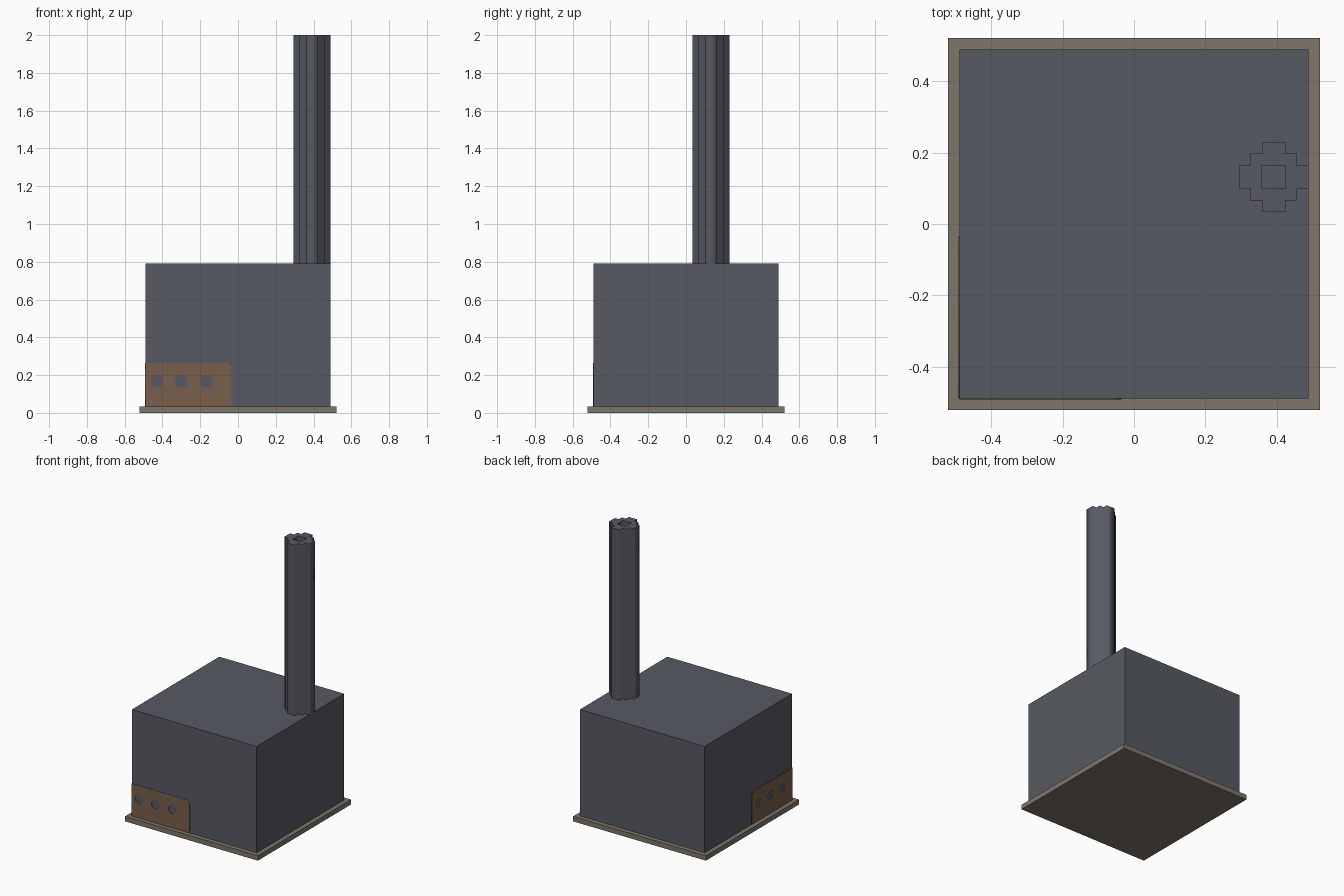
import bpy
from math import sin, cos, pi

if "Cube" in bpy.data.objects:
    bpy.data.objects.remove(bpy.data.objects["Cube"], do_unlink=True)


def material(name, rgb):
    mat = bpy.data.materials.new(name)
    mat.use_nodes = True
    mat.diffuse_color = (*rgb, 1)
    mat.node_tree.nodes["Principled BSDF"].inputs["Base Color"].default_value = (*rgb, 1)
    return mat


GREY = material("slate grey", (0.093, 0.102, 0.12))
RUST = material("rust brown", (0.19, 0.114, 0.072))
STONE = material("warm stone", (0.205, 0.181, 0.147))


def block(name, half, z0, z1, mat):
    bpy.ops.mesh.primitive_cube_add(size=1, location=(0, 0, (z0 + z1) / 2))
    obj = bpy.context.object
    obj.name = name
    obj.scale = (2 * half, 2 * half, z1 - z0)
    bpy.ops.object.transform_apply(location=False, rotation=False, scale=True)
    obj.data.materials.append(mat)


def extrusion(name, loops, depth, location, rotation, mat):
    """Extrude a flat outline; every loop after the first is a hole."""
    curve = bpy.data.curves.new(name, "CURVE")
    curve.dimensions = "2D"
    curve.fill_mode = "BOTH"
    curve.extrude = depth / 2
    for loop in loops:
        spline = curve.splines.new("POLY")
        spline.points.add(len(loop) - 1)
        for point, (x, y) in zip(spline.points, loop):
            point.co = (x, y, 0, 1)
        spline.use_cyclic_u = True
    obj = bpy.data.objects.new(name, curve)
    bpy.context.collection.objects.link(obj)
    obj.location, obj.rotation_euler = location, rotation
    curve.materials.append(mat)
    bpy.ops.object.select_all(action="DESELECT")
    obj.select_set(True)
    bpy.context.view_layer.objects.active = obj
    bpy.ops.object.convert(target="MESH")


def arc(cx, cy, r, start, end, steps):
    angles = [start + (end - start) * i / steps for i in range(steps + 1)]
    return [(cx + r * cos(a), cy + r * sin(a)) for a in angles]


HALF, BASE_TOP, ROOF, TOP = 0.49, 0.035, 0.79, 2.0

# Base slab and main body
block("base_slab", 0.522, 0, BASE_TOP, STONE)
block("main_body", HALF, BASE_TOP, ROOF, GREY)

# Chimney: stepped round outline with a square flue
step = 0.0327
quarter = [(3, 1), (2, 1), (2, 2), (1, 2), (1, 3)]
outline = []
for turn in range(4):
    outline += [(x * step, y * step) for x, y in quarter]
    quarter = [(-y, x) for x, y in quarter]
flue = [(x * step, y * step) for x, y in ((1, 1), (-1, 1), (-1, -1), (1, -1))]
extrusion("chimney", [outline, flue], TOP - ROOF,
          (HALF - 3 * step, 0.132, (TOP + ROOF) / 2), (0, 0, 0), GREY)

# Corner panels: one upper corner rounded, three round holes
width, panel_top, radius = 0.455, 0.265, 0.035


def panel(name, corner, direction, holes, location, rotation):
    free = corner + direction * width
    centre = free - direction * radius
    rounded = [(centre + direction * (x - centre), y) for x, y in
               arc(centre, panel_top - radius, radius, 0, pi / 2, 6)]
    shape = [(corner, BASE_TOP), (free, BASE_TOP)] + rounded + [(corner, panel_top)]
    rings = [arc(u, 0.167, 0.034, 0, 2 * pi, 24)[:-1] for u in holes]
    extrusion(name, [shape] + rings, 0.004, location, rotation, RUST)


panel("front_panel", -HALF, 1, (-0.43, -0.3, -0.167),
      (0, -HALF, 0), (pi / 2, 0, 0))
panel("side_panel", HALF, -1, (0.1, 0.235, 0.367),
      (-HALF, 0, 0), (pi / 2, 0, -pi / 2))
